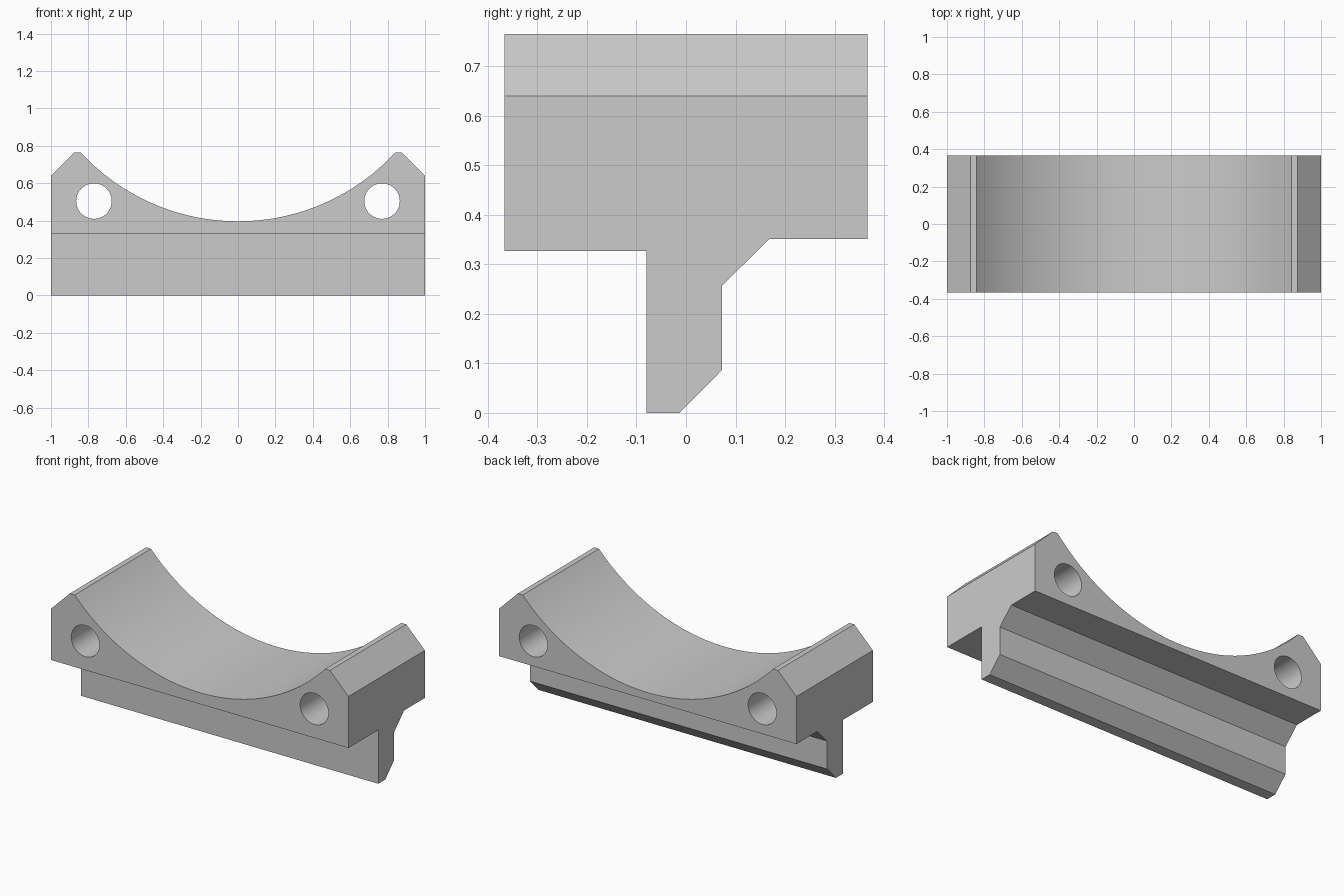
import bpy
import bmesh
from math import asin, cos, sin, pi, radians
from mathutils import Vector

if "Cube" in bpy.data.objects:
    bpy.data.objects.remove(bpy.data.objects["Cube"], do_unlink=True)

grey = bpy.data.materials.new("light grey")
grey.use_nodes = True
colour = (0.6, 0.6, 0.6, 1)
grey.diffuse_color = colour
grey.node_tree.nodes["Principled BSDF"].inputs["Base Color"].default_value = colour


def prism(name, points, direction):
    """Extrude a closed outline along a direction."""
    bm = bmesh.new()
    face = bm.faces.new([bm.verts.new(p) for p in points])
    result = bmesh.ops.extrude_face_region(bm, geom=[face])
    moved = [v for v in result["geom"] if isinstance(v, bmesh.types.BMVert)]
    bmesh.ops.translate(bm, verts=moved, vec=Vector(direction))
    bmesh.ops.recalc_face_normals(bm, faces=bm.faces)
    mesh = bpy.data.meshes.new(name)
    bm.to_mesh(mesh)
    bm.free()
    mesh.materials.append(grey)
    obj = bpy.data.objects.new(name, mesh)
    bpy.context.collection.objects.link(obj)
    return obj


def cut(target, cutter, operation):
    """Apply one boolean and discard its cutter."""
    cutter.hide_render = True
    mod = target.modifiers.new("cut", "BOOLEAN")
    mod.operation = operation
    mod.solver = "EXACT"
    mod.object = cutter
    bpy.context.view_layer.objects.active = target
    bpy.ops.object.modifier_apply(modifier=mod.name)
    bpy.data.objects.remove(cutter, do_unlink=True)


# Saddle block and keyed mounting rail, as one side section
section = [(-0.367, 0.765), (-0.367, 0.327), (-0.08, 0.327), (-0.08, 0),
           (-0.013, 0), (0.073, 0.087), (0.073, 0.257), (0.168, 0.351),
           (0.367, 0.351), (0.367, 0.765)]
saddle = prism("saddle_bracket", [(-1, y, z) for y, z in section], (2, 0, 0))

# Front outline: chamfered horns and a circular cradle
half, top, low = 0.842, 0.765, 0.396
rise = top - low
radius = (half ** 2 + rise ** 2) / (2 * rise)
sweep = asin(half / radius)
steps = 64
arc = []
for i in range(steps + 1):
    a = sweep * (2 * i / steps - 1)
    arc.append((radius * sin(a), low + radius * (1 - cos(a))))
# The upper stretch lies just above the block so its flat tops stay clean
outline = [(-1.1, -0.1), (-1.1, 0.54), (-0.865, 0.775)]
outline += [(-half - 0.01, 0.775)] + arc + [(half + 0.01, 0.775)]
outline += [(0.865, 0.775), (1.1, 0.54), (1.1, -0.1)]
cut(saddle, prism("outline_cutter", [(x, -0.5, z) for x, z in outline], (0, 1, 0)),
    "INTERSECT")

# Bolt holes through both horns
for side in (-1, 1):
    ring = [(side * 0.77 + 0.095 * cos(2 * pi * i / 48), -0.5,
             0.504 + 0.095 * sin(2 * pi * i / 48)) for i in range(48)]
    cut(saddle, prism("hole_cutter", ring, (0, 1, 0)), "DIFFERENCE")

# Smooth cradle and bores, crisp edges elsewhere
bpy.ops.object.select_all(action="DESELECT")
saddle.select_set(True)
bpy.context.view_layer.objects.active = saddle
bpy.ops.object.shade_smooth_by_angle(angle=radians(30))
